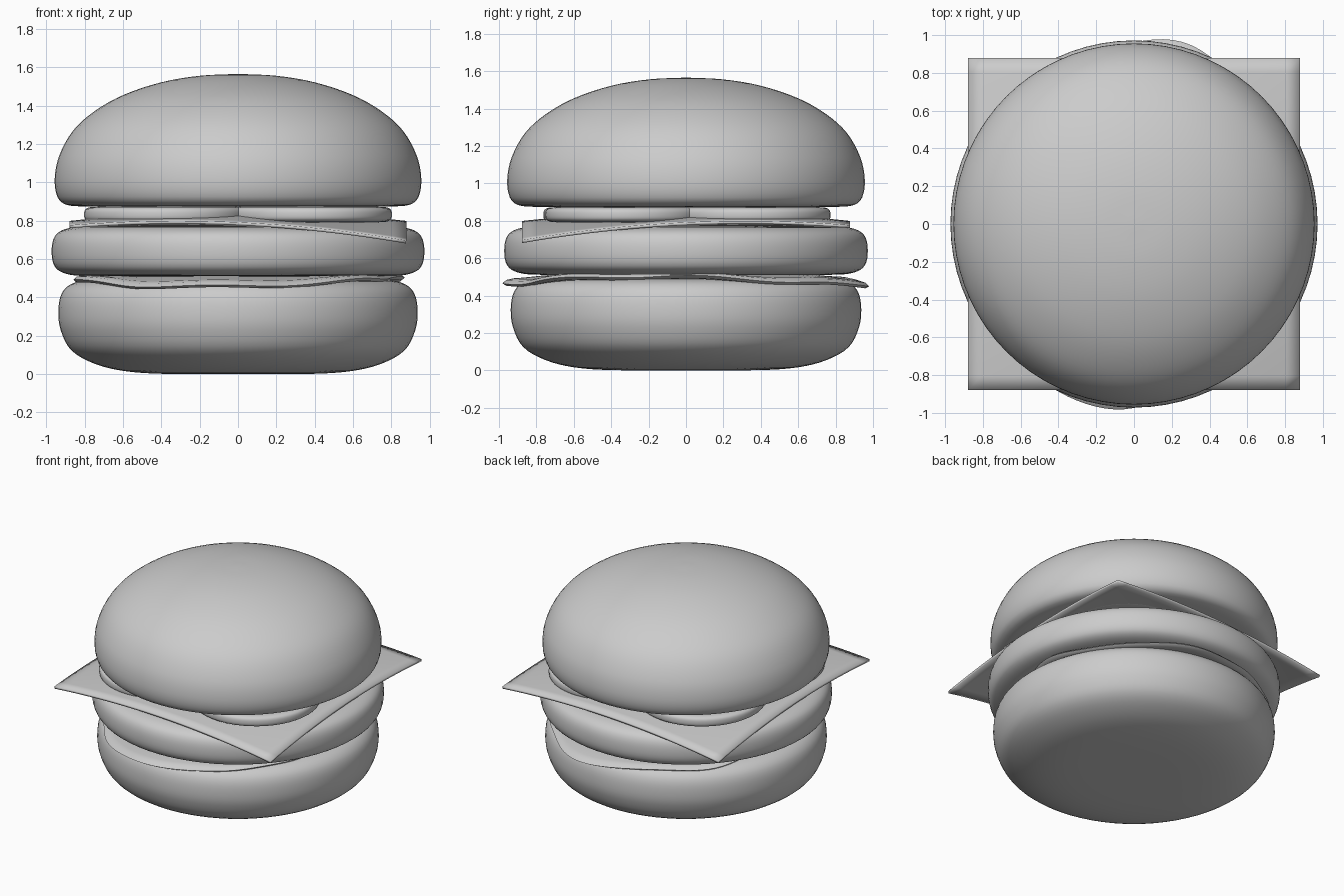
import bpy, bmesh
from math import sin, cos, pi, radians
from mathutils import Vector

if "Cube" in bpy.data.objects:
    bpy.data.objects.remove(bpy.data.objects["Cube"])


def finish(name, bm, angle=50):
    bmesh.ops.remove_doubles(bm, verts=bm.verts, dist=1e-5)
    bmesh.ops.recalc_face_normals(bm, faces=bm.faces)
    me = bpy.data.meshes.new(name)
    bm.to_mesh(me)
    bm.free()
    ob = bpy.data.objects.new(name, me)
    bpy.context.collection.objects.link(ob)
    bpy.ops.object.select_all(action='DESELECT')
    ob.select_set(True)
    bpy.context.view_layer.objects.active = ob
    bpy.ops.object.shade_smooth_by_angle(angle=radians(angle))
    return ob


def smooth_curve(pts, steps=4):
    # Centripetal-style spline: rounds the profile through its points
    p = [Vector(q) for q in pts]
    tan = []
    for i in range(len(p)):
        a, b = p[max(i - 1, 0)], p[min(i + 1, len(p) - 1)]
        tan.append((b - a).normalized())
    out = []
    for i in range(len(p) - 1):
        d = (p[i + 1] - p[i]).length
        for s in range(steps):
            t = s / steps
            out.append(p[i] * (2*t**3 - 3*t**2 + 1) + p[i + 1] * (3*t**2 - 2*t**3)
                       + tan[i] * d * (t**3 - 2*t**2 + t) + tan[i + 1] * d * (t**3 - t**2))
    return out + [p[-1]]


def skin(bm, rings):
    # Closed rings joined by faces
    rows = [[bm.verts.new(c) for c in r] for r in rings]
    n = len(rows[0])
    for a, b in zip(rows, rows[1:]):
        for i in range(n):
            j = (i + 1) % n
            bm.faces.new((a[i], a[j], b[j], b[i]))


def lathe(name, profile, centre=(0, 0), seg=72):
    bm = bmesh.new()
    skin(bm, [[(centre[0] + max(r, 0) * cos(2*pi*i/seg), centre[1] + max(r, 0) * sin(2*pi*i/seg), z)
               for i in range(seg)] for r, z in smooth_curve(profile)])
    bmesh.ops.dissolve_degenerate(bm, dist=1e-6, edges=bm.edges)
    return finish(name, bm)


# Buns and patty
lathe("bottom_bun", [(0, 0), (0.4, 0.002), (0.6, 0.017), (0.75, 0.055), (0.87, 0.125), (0.925, 0.23),
                     (0.937, 0.33), (0.92, 0.42), (0.87, 0.47), (0.78, 0.49), (0.4, 0.495), (0, 0.495)])
lathe("patty", [(0, 0.51), (0.4, 0.51), (0.8, 0.512), (0.9, 0.524), (0.955, 0.56), (0.972, 0.64),
                (0.955, 0.72), (0.9, 0.757), (0.8, 0.77), (0.4, 0.778), (0, 0.78)])
lathe("top_bun", [(0, 0.875), (0.4, 0.875), (0.8, 0.875), (0.9, 0.885), (0.942, 0.925), (0.956, 1.02),
                  (0.932, 1.14), (0.86, 1.27), (0.75, 1.37), (0.6, 1.455), (0.4, 1.522), (0.2, 1.556), (0, 1.566)])

# Tomato slices, one per quarter
for k, (x, y) in enumerate([(0.37, -0.32), (-0.37, -0.33), (-0.36, 0.33), (0.35, 0.34)]):
    lathe(f"tomato_slice_{k + 1}", [(0, 0.792), (0.2, 0.792), (0.39, 0.793), (0.425, 0.805), (0.433, 0.83),
                                    (0.425, 0.86), (0.39, 0.872), (0.2, 0.873), (0, 0.873)], (x, y), 48)

# Cheese: domed square sheet with two opposite corners drooping
bm = bmesh.new()
bmesh.ops.create_grid(bm, x_segments=24, y_segments=24, size=0.878)
for v in bm.verts:
    a, b = v.co.x / 0.878, v.co.y / 0.878
    v.co.z = 0.847 - 0.055 * (a*a + b*b) + 0.04 * a * b
cheese = finish("cheese", bm, 30)
mod = cheese.modifiers.new("thickness", 'SOLIDIFY')
mod.thickness = 0.016
mod.offset = -1


# Lettuce: thin wavy leaf, longer and lower towards front and back
def leaf(t, f, dz):
    two = cos(2 * (t - radians(77)))
    edge = 0.905 + 0.065 * two + 0.022 * cos(6 * (t - radians(77))) + 0.006 * sin(11 * t)
    droop = -0.022 - 0.024 * two + 0.008 * sin(7 * t + 1)
    z = 0.503 + droop * max(0, (f - 0.65) / 0.35) ** 1.5
    return (edge * f * cos(t), edge * f * sin(t), z + dz)


section = [(0, -.013), (.4, -.013), (.7, -.013), (.8, -.013), (.88, -.014), (.94, -.018), (.98, -.015),
           (1, 0), (.98, .015), (.94, .018), (.88, .014), (.8, .013), (.7, .013), (.4, .013), (0, .013)]
bm = bmesh.new()
skin(bm, [[leaf(2*pi*i/120, f, dz) for i in range(120)] for f, dz in section])
bmesh.ops.dissolve_degenerate(bm, dist=1e-6, edges=bm.edges)
finish("lettuce", bm, 60)
